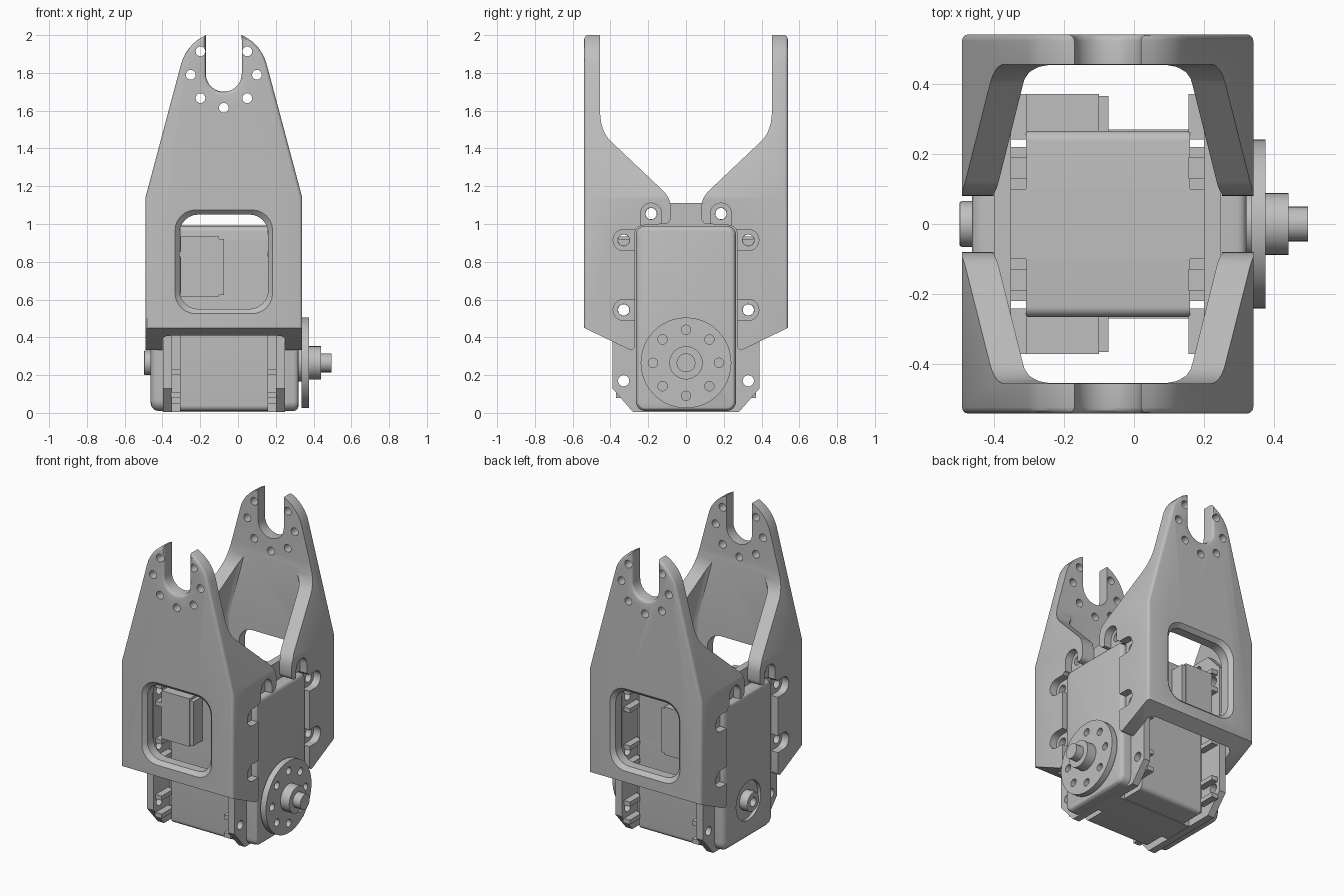
import bpy, bmesh, math
from mathutils import Matrix

cube = bpy.data.objects.get("Cube")
if cube:
    bpy.data.objects.remove(cube, do_unlink=True)

grey = bpy.data.materials.new("plain_grey")
grey.use_nodes = True
grey.diffuse_color = (0.52, 0.52, 0.52, 1)
grey.node_tree.nodes["Principled BSDF"].inputs["Base Color"].default_value = grey.diffuse_color

CX = -0.075      # middle of the bracket and the motor case
AXLE = 0.265     # height of the output axle
TOP = 1.79       # centre of the fork


def arc(u, v, r, start, end, n):
    angles = [math.radians(start + (end - start) * i / n) for i in range(n + 1)]
    return [(u + r * math.cos(a), v + r * math.sin(a)) for a in angles]


def circle(u, v, r, n=24):
    return arc(u, v, r, 0, 360, n)[:-1]


def bend(p, q, s, n=6):
    ts = [i / n for i in range(n + 1)]
    return [tuple((1 - t) ** 2 * p[k] + 2 * t * (1 - t) * q[k] + t * t * s[k]
                  for k in (0, 1)) for t in ts]


def rect(u0, u1, v0, v1, r=0):
    if not r:
        return [(u0, v0), (u1, v0), (u1, v1), (u0, v1)]
    return (arc(u1 - r, v1 - r, r, 0, 90, 6) + arc(u0 + r, v1 - r, r, 90, 180, 6)
            + arc(u0 + r, v0 + r, r, 180, 270, 6) + arc(u1 - r, v0 + r, r, 270, 360, 6))


def mirrored(half, c=0):
    return [(c - u, v) for u, v in half] + [(c + u, v) for u, v in reversed(half)]


def solid(name, loops, axis, a, b, rim=0):
    """Extrude outlines along x or y from a to b; rim rounds the edge at b."""
    bm = bmesh.new()
    for loop in loops:
        ends = []
        for d in (a, b):
            ends.append([bm.verts.new((d, u, v) if axis == "x" else (u, d, v))
                         for u, v in loop])
        bm.faces.new(ends[0])
        cap = bm.faces.new(ends[1])
        for i in range(len(loop)):
            j = i - 1
            bm.faces.new((ends[0][j], ends[0][i], ends[1][i], ends[1][j]))
        bmesh.ops.recalc_face_normals(bm, faces=bm.faces)
        if rim:
            bmesh.ops.bevel(bm, geom=list(cap.edges), offset=rim, segments=3,
                            profile=0.5, affect="EDGES", clamp_overlap=True)
    bmesh.ops.recalc_face_normals(bm, faces=bm.faces)
    mesh = bpy.data.meshes.new(name)
    bm.to_mesh(mesh)
    bm.free()
    mesh.materials.append(grey)
    obj = bpy.data.objects.new(name, mesh)
    bpy.context.collection.objects.link(obj)
    return obj


def cut(obj, tool, op="DIFFERENCE"):
    mod = obj.modifiers.new("cut", "BOOLEAN")
    mod.operation, mod.solver, mod.object = op, "EXACT", tool
    bpy.context.view_layer.objects.active = obj
    bpy.ops.object.modifier_apply(modifier=mod.name)
    bpy.data.objects.remove(tool, do_unlink=True)


def both_sides(name, loops, inner, outer, rim=0):
    """The same part on the two flanks of the motor, measured from the middle."""
    for label, s in (("left", 1), ("right", -1)):
        solid(label + "_" + name, loops, "x", CX + s * inner, CX + s * outer, rim)


# Forked bracket: tapered face outline with the slot between the prongs
half = [(0.415, 0.1), (0.415, 1.14)] + arc(0, TOP - 0.005, 0.235, 12, 66.2, 6)
half += [(-u, v) for u, v in reversed(arc(0, TOP + 0.005, 0.095, 180, 264, 7))]
half = [(abs(u), v) for u, v in half]
slot = arc(0, TOP + 0.005, 0.095, 0, -84, 7)
half = half[:9] + slot
bracket = solid("back_bracket", [mirrored(half, CX)], "y", 0.01, 0.54, 0.018)

# Side silhouette of the bracket arm
side = [(0.6, 2.1), (0.455, 2.1)]
side += bend((0.455, 1.6), (0.455, 1.495), (0.4, 1.44))
side += bend((0.12, 1.175), (0.08, 1.135), (0.08, 1.08))
side += bend((0.08, 1.035), (0.085, 1.0), (0.115, 1.0))
side += [(0.22, 0.995)] + bend((0.235, 0.99), (0.268, 0.985), (0.27, 0.95))
side += bend((0.27, 0.36), (0.272, 0.328), (0.3, 0.335)) + [(0.6, 0.479)]
cut(bracket, solid("tool", [side], "x", -0.8, 0.8), "INTERSECT")

# Hollow behind the face, window, fork holes and screw holes
hollow = [(0.325, -0.1), (0.325, 1.12), (0.193, 1.62)]
cut(bracket, solid("tool", [mirrored(hollow, CX)], "y", -0.1, 0.453, 0.04))
cut(bracket, solid("tool", [rect(-0.31, 0.16, 0.55, 1.05, 0.1)], "y", 0.4, 0.6))
flare = solid("tool", [rect(-0.31, 0.16, 0.55, 1.05, 0.1)], "y", 0.515, 0.565)
for v in flare.data.vertices:
    if v.co.y > 0.54:
        v.co.x = CX + (v.co.x - CX) * 1.2
        v.co.z = 0.8 + (v.co.z - 0.8) * 1.2
cut(bracket, flare)
ring = [circle(u, v, 0.026, 16) for u, v in
        arc(CX, TOP, 0.175, 135, 405, 6)]
cut(bracket, solid("tool", ring, "y", 0.4, 0.6))
screws = [(0.185, 1.055), (0.33, 0.915), (0.33, 0.545)]
cut(bracket, solid("tool", [circle(u, v, 0.031, 16) for u, v in screws], "x", -0.7, 0.6))
seats = [arc(0.185, 1.055, 0.056, 0, 180, 10) + [(0.129, 0.93), (0.241, 0.93)]]
for u, v in screws[1:]:
    seats.append(arc(u, v, 0.056, -90, 90, 10) + [(0.2, v + 0.056), (0.2, v - 0.056)])
for s in (-1, 1):
    cut(bracket, solid("tool", seats, "x", CX + s * 0.365, CX + s * 0.6))

# Opposite bracket
front = bpy.data.objects.new("front_bracket", bracket.data.copy())
bpy.context.collection.objects.link(front)
front.data.transform(Matrix.Scale(-1, 4, (0, 1, 0)))
front.data.flip_normals()

# Motor case
solid("motor_case", [rect(-0.265, 0.265, 0.01, 0.99, 0.03)], "x", CX - 0.232, CX + 0.235)
solid("case_filling", [rect(-0.22, 0.22, 0.05, 0.95)], "x", CX - 0.28, CX + 0.28)
solid("case_band", [rect(-0.1, 0.1, 0.006, 0.993)], "x", CX - 0.287, CX + 0.287)

# Mounting flanges with screw holes
outline = [(0.28, 0.004), (0.39, 0.13), (0.39, 0.99), (0.28, 1.11)]
points = screws + [(0.33, 0.17)]
holes = [circle(s * u, v, 0.03, 16) for u, v in points for s in (-1, 1)]
for label, s in (("left", 1), ("right", -1)):
    flange = solid(label + "_flange", [mirrored(outline)], "x", CX + s * 0.275, CX + s * 0.323)
    cut(flange, solid("tool", holes, "x", -0.7, 0.6))

# Nut holders on the inside of the flanges
tabs = []
for s in (-1, 1):
    tabs.append(rect(s * 0.13, s * 0.19, 0.96, 1.02))
    for u, v in points[1:]:
        tabs += [rect(s * 0.24, s * 0.37, v + d, v + d + 0.03) for d in (-0.09, 0.03)]
both_sides("nut_holders", tabs, 0.23, 0.28)

# Side covers of the motor
solid("left_cover", [rect(-0.265, 0.265, 0.01, 0.99, 0.05)], "x", 0.22, 0.32, 0.025)
cover = solid("right_cover", [rect(-0.265, 0.265, 0.01, 0.99, 0.06)], "x", -0.37, -0.462, 0.04)
cut(cover, solid("tool", [circle(0, AXLE, 0.13, 32)], "x", -0.44, -0.6))

# Idle boss with its bore
boss = solid("idle_boss", [circle(0, AXLE, 0.065)], "x", -0.42, -0.497, 0.006)
cut(boss, solid("tool", [circle(0, AXLE, 0.03)], "x", -0.46, -0.6))

# Drive disc, hub and shaft
disc = solid("drive_disc", [circle(0, AXLE, 0.24, 48)], "x", 0.335, 0.375)
bolts = [circle(u, v, 0.025, 16) for u, v in circle(0, AXLE, 0.175, 8)]
cut(disc, solid("tool", bolts, "x", 0.3, 0.5))
solid("drive_neck", [circle(0, AXLE, 0.1)], "x", 0.3, 0.34)
solid("drive_hub", [circle(0, AXLE, 0.088, 32)], "x", 0.37, 0.44)
solid("drive_shaft", [circle(0, AXLE, 0.05)], "x", 0.43, 0.495)

# Cable sockets on the front and back of the case
for label, s in (("front", -1), ("back", 1)):
    solid(label + "_socket", [rect(-0.305, -0.1, 0.615, 0.935)], "y", s * 0.25, s * 0.37)
    solid(label + "_socket_lip", [rect(-0.11, -0.073, 0.625, 0.92)], "y", s * 0.25, s * 0.365)
    solid(label + "_socket_panel", [rect(-0.08, 0.158, 0.63, 0.915)], "y", s * 0.26, s * 0.269)

# Smooth the curved faces
bpy.ops.object.select_all(action="DESELECT")
for obj in bpy.context.collection.objects:
    if obj.type == "MESH" and grey.name in obj.data.materials:
        obj.select_set(True)
        bpy.context.view_layer.objects.active = obj
bpy.ops.object.shade_smooth_by_angle(angle=math.radians(30))
